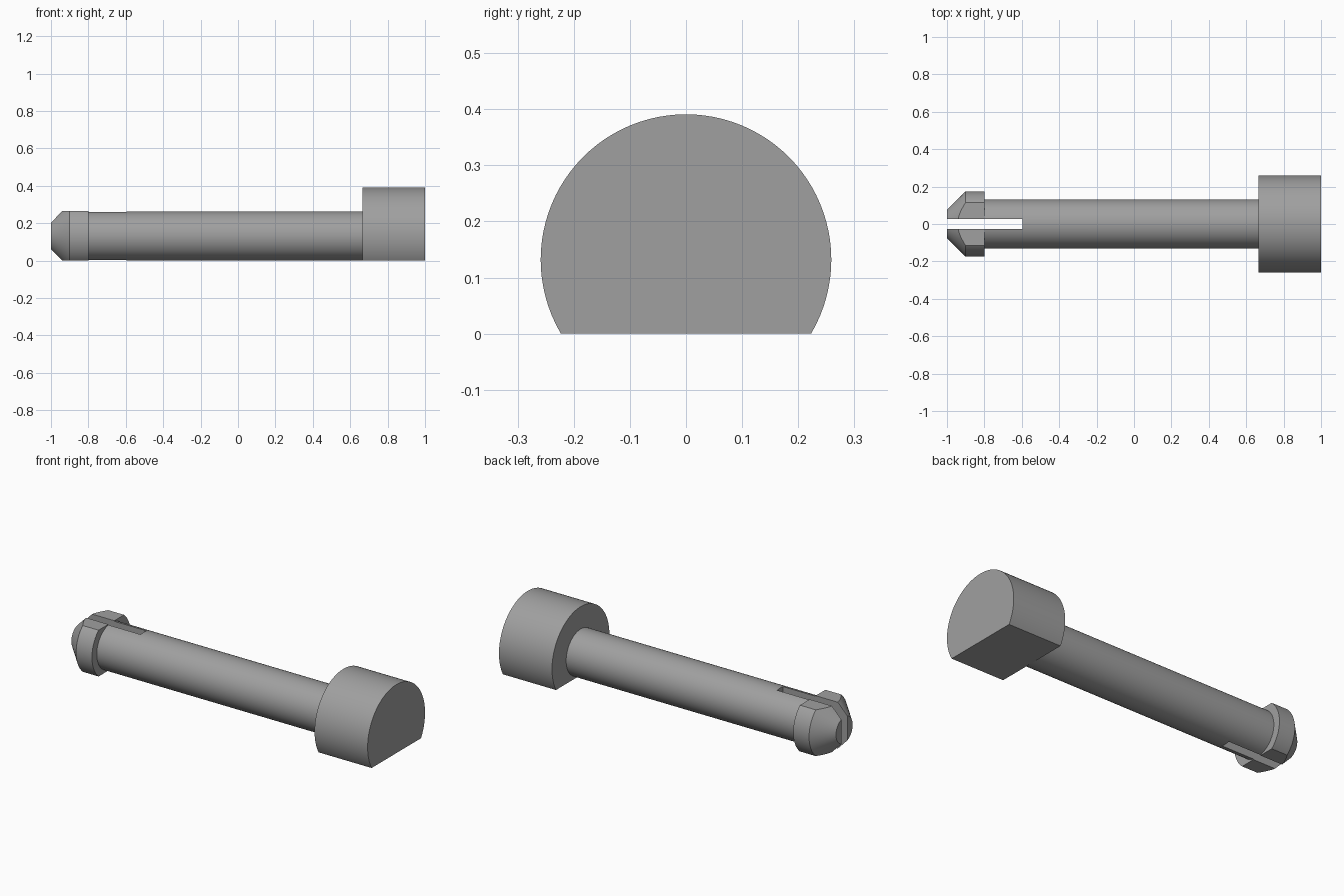
import bpy, bmesh, math
from mathutils import Matrix, Vector

if "Cube" in bpy.data.objects:
    bpy.data.objects.remove(bpy.data.objects["Cube"])

AXIS_Z = 0.132
SIDES = 96

grey = bpy.data.materials.new("mid grey")
grey.diffuse_color = (0.35, 0.35, 0.35, 1)
grey.use_nodes = True
grey.node_tree.nodes["Principled BSDF"].inputs["Base Color"].default_value = grey.diffuse_color


def finish(bm, name):
    mesh = bpy.data.meshes.new(name)
    bmesh.ops.recalc_face_normals(bm, faces=bm.faces[:])
    bm.to_mesh(mesh)
    bm.free()
    ob = bpy.data.objects.new(name, mesh)
    bpy.context.collection.objects.link(ob)
    return ob


def lathe(name, profile):
    """Turn (x, radius) points around the long axis, with flat end caps."""
    bm = bmesh.new()
    rings = []
    for x, r in profile:
        angles = [2 * math.pi * i / SIDES for i in range(SIDES)]
        rings.append([bm.verts.new((x, r * math.sin(a), AXIS_Z + r * math.cos(a)))
                      for a in angles])
    for a, b in zip(rings, rings[1:]):
        for i in range(SIDES):
            j = (i + 1) % SIDES
            bm.faces.new((a[i], a[j], b[j], b[i]))
    bm.faces.new(rings[0])
    bm.faces.new(rings[-1])
    return finish(bm, name)


def cut_box(target, name, lo, hi):
    """Subtract a box from the target, then discard the box."""
    lo, hi = Vector(lo), Vector(hi)
    bm = bmesh.new()
    bmesh.ops.create_cube(bm, size=1, matrix=Matrix.Translation((lo + hi) / 2)
                          @ Matrix.Diagonal((*(hi - lo), 1)))
    cutter = finish(bm, name)
    cutter.hide_render = True
    mod = target.modifiers.new(name, 'BOOLEAN')
    mod.operation, mod.solver, mod.object = 'DIFFERENCE', 'EXACT', cutter
    bpy.context.view_layer.objects.active = target
    bpy.ops.object.modifier_apply(modifier=name)
    bpy.data.objects.remove(cutter)


# Turned pin: chamfered snap tip, shaft and wide head
pin = lathe("snap_pin", [(-1, 0.075), (-0.9, 0.175), (-0.8, 0.175),
                         (-0.8, 0.1315), (0.665, 0.1315), (0.665, 0.259), (1, 0.259)])
# Flat underside on head and tip, flat top on the tip
cut_box(pin, "underside_cut", (-1.1, -0.5, -0.5), (1.1, 0.5, 0))
cut_box(pin, "tip_top_cut", (-1.1, -0.5, 2 * AXIS_Z), (-0.79, 0.5, 0.6))
# Slot that splits the tip into two prongs
cut_box(pin, "slot_cut", (-1.1, -0.027, -0.2), (-0.595, 0.027, 0.6))

pin.data.materials.clear()
pin.data.materials.append(grey)
bpy.ops.object.select_all(action='DESELECT')
pin.select_set(True)
bpy.context.view_layer.objects.active = pin
bpy.ops.object.shade_smooth_by_angle(angle=math.radians(25))
